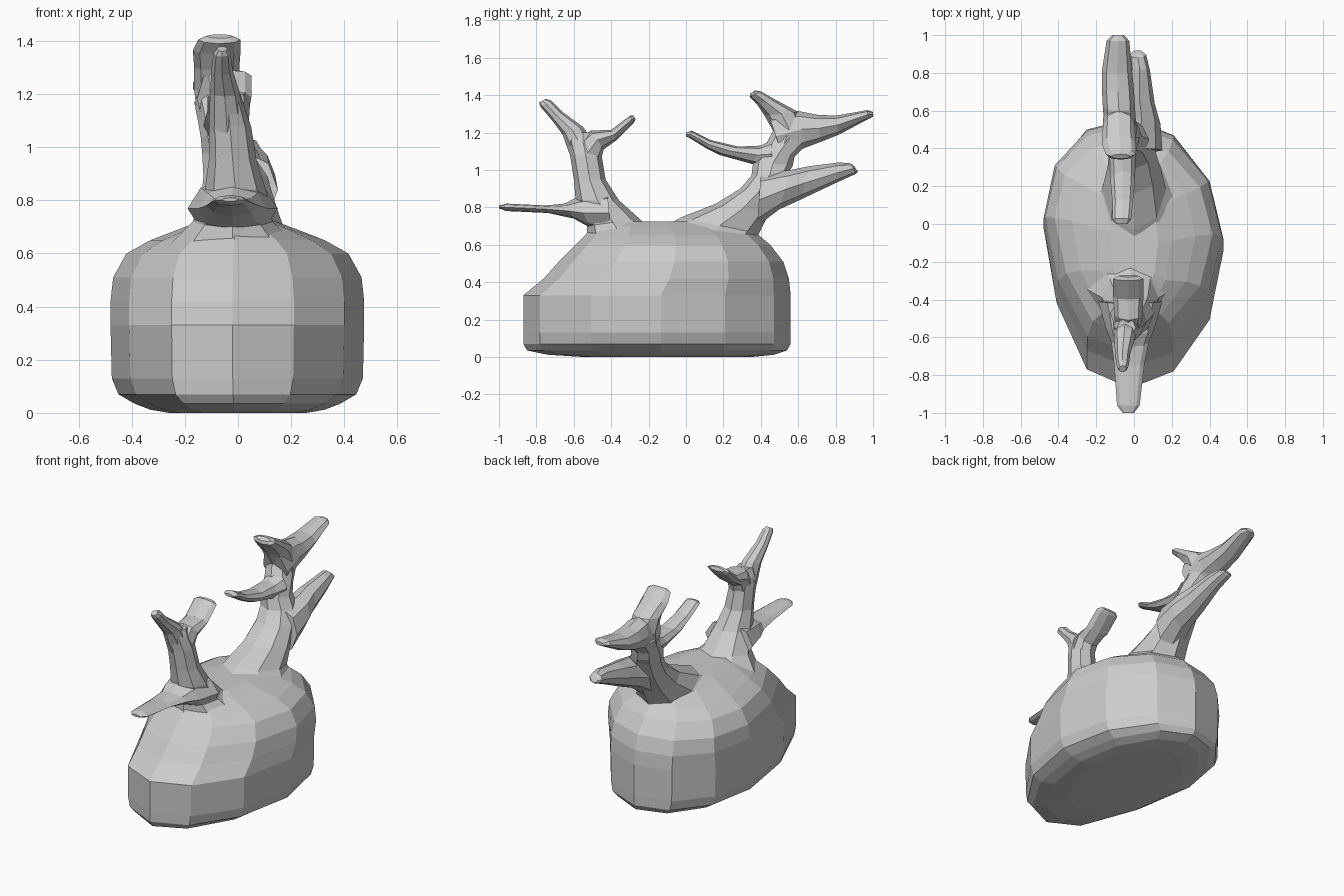
import bpy, bmesh, math


def skin(name, rings):
    """Bridge a stack of equal-sized point rings and cap both ends."""
    bm = bmesh.new()
    loops = [[bm.verts.new(p) for p in ring] for ring in rings]
    n = len(loops[0])
    for lo, hi in zip(loops, loops[1:]):
        for i in range(n):
            j = (i + 1) % n
            bm.faces.new((lo[i], lo[j], hi[j], hi[i]))
    bm.faces.new(loops[0][::-1])
    bm.faces.new(loops[-1])
    bmesh.ops.recalc_face_normals(bm, faces=bm.faces)
    me = bpy.data.meshes.new(name)
    bm.to_mesh(me)
    bm.free()
    ob = bpy.data.objects.new(name, me)
    bpy.context.collection.objects.link(ob)
    return ob


def limb(name, sections, sides=8):
    """Each section: two silhouette points (y, z, y, z), centre x, half width."""
    rings = []
    for ya, za, yb, zb, x, rx in sections:
        ring = []
        for i in range(sides):
            t = math.tau * i / sides
            c, s = math.cos(t) / 2, math.sin(t)
            ring.append((x + rx * s, (ya + yb) / 2 + (yb - ya) * c,
                         (za + zb) / 2 + (zb - za) * c))
        rings.append(ring)
    return skin(name, rings)


# Lumpy twelve-sided base: plan outline rescaled at each height
plan = [(.21, .47), (.40, .21), (.475, -.13), (.40, -.50), (.21, -.77), (-.02, -.86),
        (-.25, -.76), (-.41, -.41), (-.48, -.01), (-.42, .30), (-.25, .50), (-.02, .56)]
levels = [  # z, half width, y min, y max
    (0.00, .26, -.55, .35), (0.012, .33, -.74, .47), (0.035, .39, -.85, .54),
    (0.07, .45, -.87, .56), (0.13, .475, -.87, .56), (0.33, .48, -.87, .56),
    (0.42, .48, -.76, .55), (0.51, .47, -.68, .52), (0.60, .42, -.59, .45),
    (0.65, .33, -.54, .39), (0.70, .20, -.50, .30), (0.725, .13, -.42, .22)]
base = []
for z, w, y0, y1 in levels:
    base.append([(x / .48 * w, y0 + (y + .86) / 1.42 * (y1 - y0), z) for x, y in plan])
skin("base_mound", base)

# Front stem with its fork and the low forward snag
limb("front_stem", [
    (-.53, .62, -.16, .66, -.02, .23), (-.53, .70, -.25, .74, -.02, .15),
    (-.59, .84, -.36, .84, -.01, .115), (-.60, .95, -.43, .95, -.02, .09),
    (-.62, 1.08, -.45, 1.07, -.03, .08), (-.64, 1.16, -.46, 1.14, -.04, .065),
    (-.60, 1.20, -.50, 1.20, -.04, .05)])
limb("front_fork_forward", [
    (-.61, 1.05, -.46, 1.10, -.04, .07), (-.66, 1.19, -.55, 1.23, -.05, .055),
    (-.72, 1.27, -.66, 1.31, -.06, .04), (-.78, 1.34, -.72, 1.37, -.06, .032),
    (-.785, 1.36, -.75, 1.38, -.06, .02)])
limb("front_fork_backward", [
    (-.60, 1.14, -.46, 1.03, -.03, .07), (-.51, 1.21, -.44, 1.11, -.03, .075),
    (-.40, 1.215, -.37, 1.16, -.03, .08), (-.30, 1.29, -.28, 1.25, -.03, .08),
    (-.28, 1.29, -.27, 1.27, -.03, .055)])
limb("front_snag", [
    (-.42, .88, -.40, .66, -.02, .17), (-.59, .85, -.51, .69, -.02, .13),
    (-.65, .82, -.60, .74, -.02, .10), (-.75, .81, -.74, .77, -.025, .08),
    (-.96, .82, -.96, .78, -.03, .06), (-1.0, .81, -1.0, .795, -.03, .03)])

# Rear stem sweeping up and back
limb("rear_stem", [
    (-.14, .68, .37, .62, 0, .24), (-.03, .745, .39, .66, 0, .17),
    (.16, .82, .44, .76, 0, .14), (.29, .90, .50, .88, -.01, .12),
    (.35, .97, .55, .99, -.03, .105), (.36, 1.05, .57, 1.02, -.05, .09),
    (.42, 1.12, .58, 1.07, -.06, .09), (.46, 1.20, .65, 1.14, -.08, .085)])
limb("rear_low_branch", [
    (.40, .98, .38, .70, .03, .12), (.56, 1.0, .50, .79, .04, .10),
    (.66, 1.02, .61, .84, .03, .08), (.82, 1.04, .80, .93, .03, .055),
    (.88, 1.035, .91, .98, .02, .045), (.90, 1.02, .92, .99, .02, .025)])
limb("rear_forward_branch", [
    (.46, 1.16, .46, 1.01, -.05, .08), (.40, 1.13, .36, 1.03, -.06, .07),
    (.28, 1.125, .18, 1.08, -.06, .065), (.13, 1.16, .11, 1.115, -.06, .055),
    (.03, 1.21, .02, 1.17, -.065, .05), (.0, 1.20, .0, 1.18, -.065, .03)])

# Crown fork at the top of the rear stem
limb("crown_tip", [
    (.44, 1.14, .60, 1.12, -.07, .085), (.465, 1.21, .64, 1.22, -.08, .085),
    (.42, 1.29, .60, 1.31, -.08, .085), (.38, 1.35, .47, 1.38, -.08, .09),
    (.34, 1.39, .40, 1.42, -.07, .08), (.345, 1.41, .37, 1.425, -.07, .05)])
limb("crown_branch", [
    (.44, 1.30, .52, 1.06, -.07, .085), (.60, 1.315, .64, 1.12, -.08, .085),
    (.70, 1.295, .72, 1.15, -.085, .085), (.80, 1.29, .82, 1.19, -.09, .08),
    (.97, 1.32, .97, 1.27, -.085, .06), (1.0, 1.31, 1.0, 1.285, -.085, .03)])
